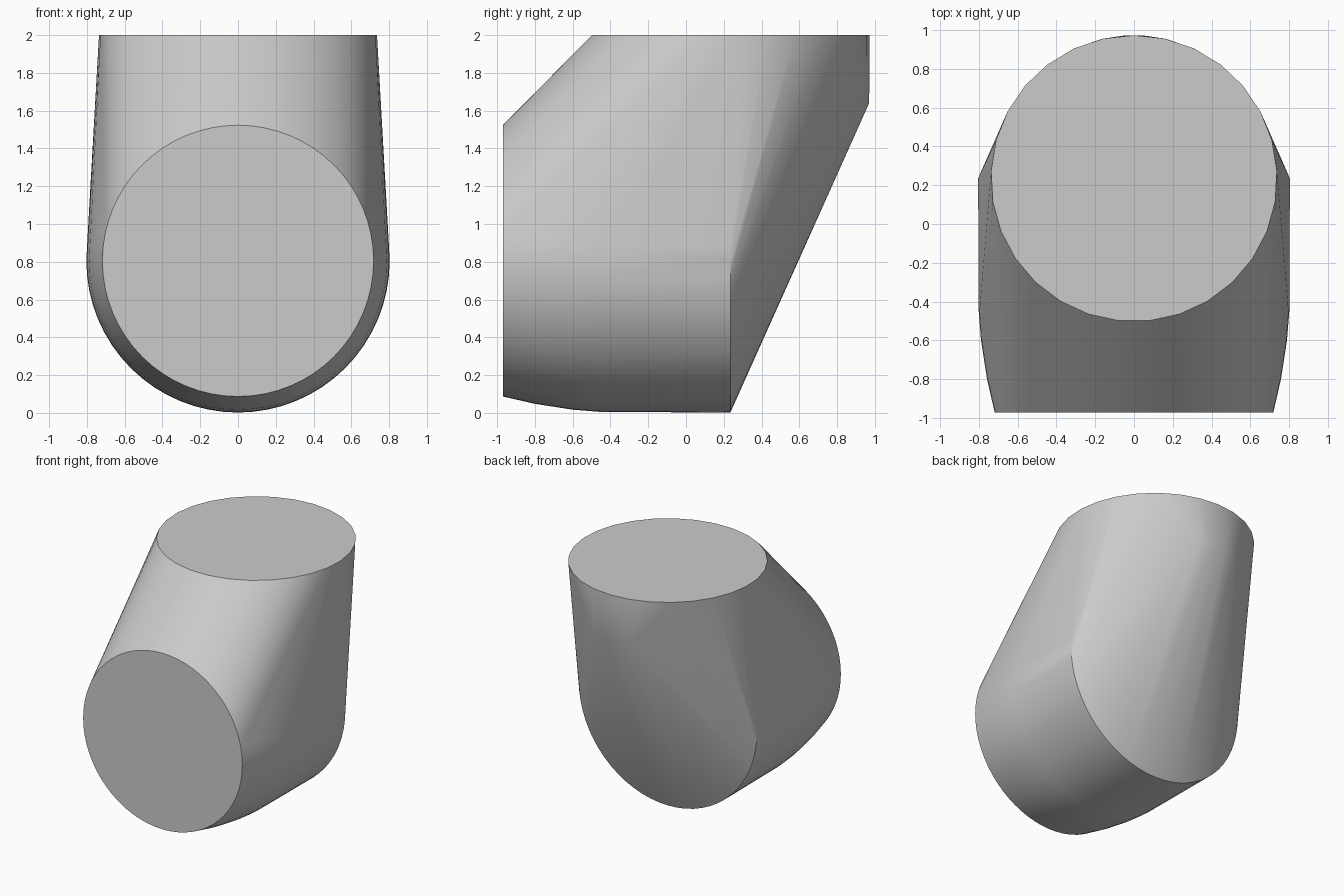
import bpy
import bmesh
from math import sin, cos, pi, radians

cube = bpy.data.objects.get("Cube")
if cube:
    bpy.data.objects.remove(cube, do_unlink=True)

AXIS_Y = 0.235    # shared centre of the upright tube and rear rim
AXIS_Z = 0.805    # centre height of the horizontal tube
TOP_R = 0.737

grey = bpy.data.materials.new("plain_grey")
grey.use_nodes = True
colour = (0.6, 0.6, 0.6, 1)
grey.diffuse_color = colour
grey.node_tree.nodes["Principled BSDF"].inputs["Base Color"].default_value = colour

bm = bmesh.new()


def upright_point(angle, z):
    """Point on the upright tube, angle measured from the back."""
    bm.verts.new((TOP_R * sin(angle), AXIS_Y + TOP_R * cos(angle), z))


# Horizontal tube: rings narrowing gently towards the front
for y, r in ((-0.97, 0.718), (-0.8, 0.757), (-0.6, 0.788), (-0.45, 0.8), (AXIS_Y, 0.803)):
    for i in range(64):
        a = 2 * pi * i / 64
        bm.verts.new((r * sin(a), y, AXIS_Z + r * cos(a)))

# Upright tube: flat top rim and the short lip at its back
for i in range(29):
    upright_point(2 * pi * i / 29, 2.0)
for degrees in (-13, -4.4, 4.4, 13):
    upright_point(radians(degrees), 1.64)

# Stretch one skin over both tubes and clean the flat caps
hull = bmesh.ops.convex_hull(bm, input=bm.verts[:])
loose = set(hull["geom_interior"] + hull["geom_unused"])
bmesh.ops.delete(bm, geom=[v for v in loose if isinstance(v, bmesh.types.BMVert)], context='VERTS')
bmesh.ops.dissolve_limit(bm, angle_limit=radians(0.2), verts=bm.verts[:], edges=bm.edges[:])
bmesh.ops.recalc_face_normals(bm, faces=bm.faces[:])

mesh = bpy.data.meshes.new("elbow_body")
bm.to_mesh(mesh)
bm.free()
mesh.materials.append(grey)
body = bpy.data.objects.new("elbow_body", mesh)
bpy.context.collection.objects.link(body)

bpy.ops.object.select_all(action='DESELECT')
body.select_set(True)
bpy.context.view_layer.objects.active = body
bpy.ops.object.shade_smooth_by_angle(angle=radians(30))
